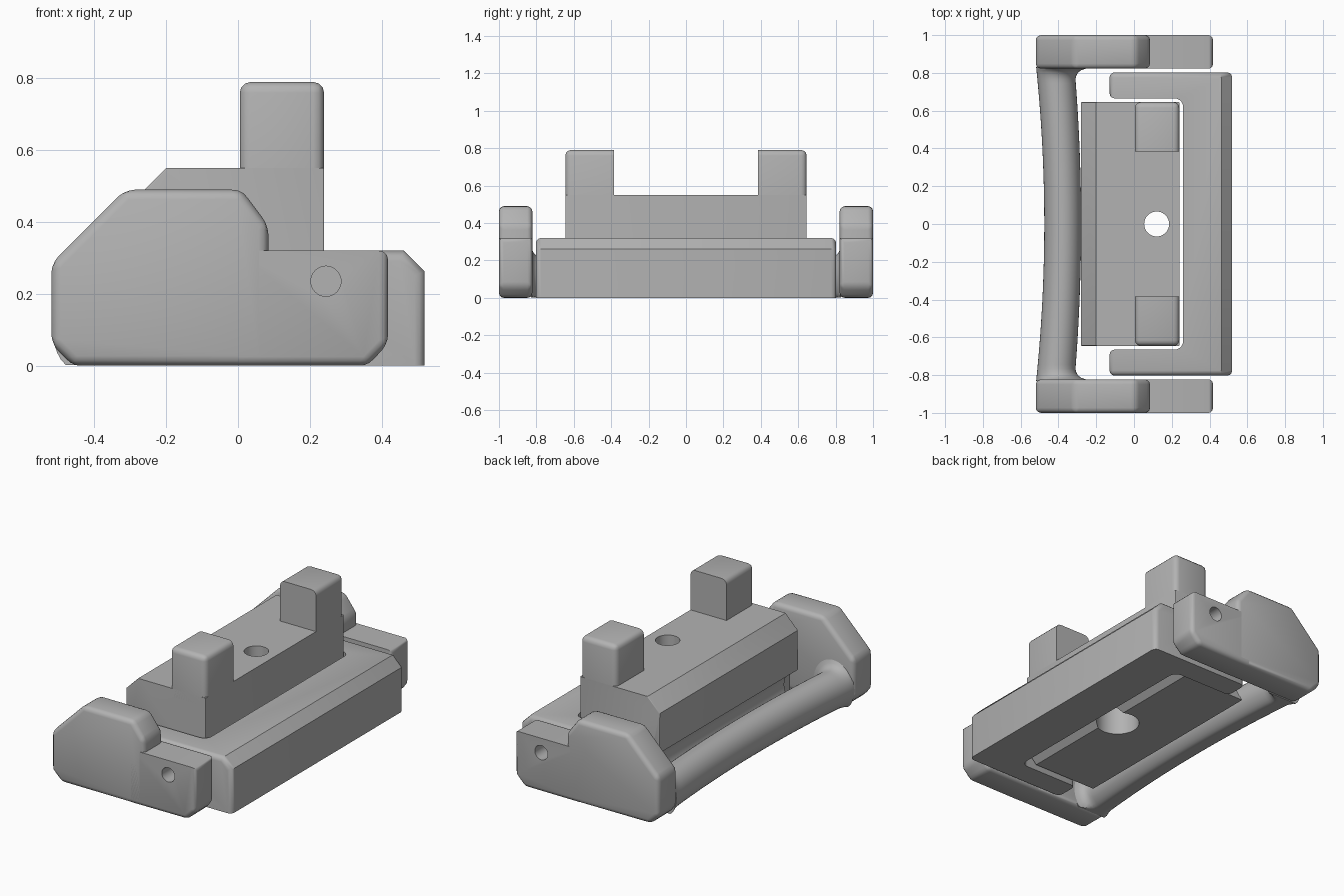
import bpy, bmesh, math
from mathutils import Matrix, Vector

cube = bpy.data.objects.get("Cube")
if cube:
    bpy.data.objects.remove(cube, do_unlink=True)

GREY = (0.45, 0.45, 0.45, 1)
mat = bpy.data.materials.new("plain grey")
mat.use_nodes = True
mat.diffuse_color = GREY
mat.node_tree.nodes["Principled BSDF"].inputs["Base Color"].default_value = GREY


def prism(points, axis, lo, hi):
    """Extrude a flat outline along y (outline in xz) or z (outline in xy)."""
    place = (lambda a, b, t: (a, t, b)) if axis == "y" else (lambda a, b, t: (a, b, t))
    bm = bmesh.new()
    face = bm.faces.new([bm.verts.new(place(a, b, lo)) for a, b in points])
    new = bmesh.ops.extrude_face_region(bm, geom=[face])["geom"]
    shift = Vector(place(0, 0, hi - lo))
    bmesh.ops.translate(bm, vec=shift, verts=[v for v in new if isinstance(v, bmesh.types.BMVert)])
    bmesh.ops.recalc_face_normals(bm, faces=bm.faces)
    return bm


def bevel(bm, rule, width, segments=3):
    """Round the sharp edges that satisfy a rule on the edge and its midpoint."""
    edges = [e for e in bm.edges if e.calc_face_angle(0) > 0.3
             and rule(e, (e.verts[0].co + e.verts[1].co) / 2)]
    bmesh.ops.bevel(bm, geom=edges, offset=width, segments=segments, profile=0.5,
                    affect="EDGES", clamp_overlap=True)


def along(e, axis):
    d = e.verts[1].co - e.verts[0].co
    return abs(d[axis]) > 0.99 * d.length


def near(a, b):
    return abs(a - b) < 0.005


def finish(name, bm, cutters=()):
    mesh = bpy.data.meshes.new(name)
    bm.to_mesh(mesh)
    bm.free()
    obj = bpy.data.objects.new(name, mesh)
    bpy.context.collection.objects.link(obj)
    mesh.materials.append(mat)
    bpy.ops.object.select_all(action="DESELECT")
    bpy.context.view_layer.objects.active = obj
    obj.select_set(True)
    for cutter in cutters:
        mod = obj.modifiers.new("hole", "BOOLEAN")
        mod.operation, mod.solver, mod.object = "DIFFERENCE", "EXACT", cutter
        bpy.ops.object.modifier_apply(modifier=mod.name)
        bpy.data.objects.remove(cutter, do_unlink=True)
    bpy.ops.object.shade_smooth_by_angle(angle=math.radians(32))


def drill(centre, radius, length, axis):
    turn = Matrix.Rotation(math.pi / 2, 4, "X") if axis == "y" else Matrix()
    bm = bmesh.new()
    bmesh.ops.create_cone(bm, cap_ends=True, segments=40, radius1=radius, radius2=radius,
                          depth=length, matrix=Matrix.Translation(centre) @ turn)
    mesh = bpy.data.meshes.new("drill")
    bm.to_mesh(mesh)
    bm.free()
    obj = bpy.data.objects.new("drill", mesh)
    bpy.context.collection.objects.link(obj)
    obj.hide_render = True
    return obj


# End plates, each with a low ledge that holds a pivot hole
plate_outline = [(-0.46, 0), (0.085, 0), (0.085, 0.39), (0.01, 0.49),
                 (-0.315, 0.49), (-0.52, 0.285), (-0.52, 0.06)]
ledge_outline = [(0, 0), (0.36, 0), (0.418, 0.06), (0.418, 0.32), (0, 0.32)]

for side, name in ((-1, "front"), (1, "back")):
    lo, hi = sorted((side * 0.822, side))
    bm = prism(plate_outline, "y", lo, hi)
    bevel(bm, lambda e, m: not (near(m.x, 0.085) and m.z < 0.01), 0.027)
    finish(name + "_end_plate", bm)
    bm = prism(ledge_outline, "y", lo, hi)
    bevel(bm, lambda e, m: m.x > 0.01 and (m.z < 0.31 or near(m.x, 0.418)), 0.025)
    finish(name + "_ledge", bm, [drill((0.245, side * 0.9, 0.235), 0.042, 0.4, "y")])

# U-shaped frame with rounded arms and a chamfered outer top edge
frame_outline = [(-0.13, 0.665), (0.26, 0.665), (0.26, -0.665), (-0.13, -0.665),
                 (-0.13, -0.803), (0.52, -0.803), (0.52, 0.803), (-0.13, 0.803)]
bm = prism(frame_outline, "z", 0, 0.32)
bevel(bm, lambda e, m: along(e, 2) and near(m.x, 0.26), 0.045, 5)
bevel(bm, lambda e, m: near(m.x, 0.52) and near(m.z, 0.32), 0.058, 1)
bevel(bm, lambda e, m: m.z > 0.01 and not (0.2 < m.x < 0.27) and
      (near(abs(m.y), 0.803) or near(m.x, -0.13)), 0.028)
finish("pivot_frame", bm,
       [drill((0.245, s * 0.8, 0.235), 0.042, 0.2, "y") for s in (-1, 1)])

# Centre block with a hollow side that clears the handle, and a stepped bore
hollow = []
for i in range(13):
    a = math.radians(78 - 11 * i)
    hollow.append((-0.304 + 0.115 * math.cos(a), 0.125 + 0.115 * math.sin(a)))
block_outline = [(0.17, 0.02), (0.24, 0.09), (0.24, 0.55), (-0.2, 0.55), (-0.28, 0.47)]
block_outline += [p for p in hollow if p[1] > 0.025] + [(-0.245, 0.02)]
bm = prism(block_outline, "y", -0.645, 0.645)
bevel(bm, lambda e, m: not along(e, 1) and m.z > 0.2 and
      (near(m.x, 0.24) or m.x < -0.21), 0.028)
finish("centre_block", bm, [drill((0.12, 0, 0.4), 0.066, 0.9, "z"),
                            drill((0.12, 0, 0.08), 0.12, 0.24, "z")])

# Two upright towers on the block
for side, name in ((-1, "front_tower"), (1, "back_tower")):
    lo, hi = sorted((side * 0.385, side * 0.645))
    bm = prism([(0.005, 0.5), (0.24, 0.5), (0.24, 0.79), (0.005, 0.79)], "y", lo, hi)
    bevel(bm, lambda e, m: m.z > 0.51 and not near(abs(m.y), 0.385), 0.03)
    finish(name, bm)

# Bowed handle, flat underneath, flaring into the end plates
STEPS, AROUND, END = 48, 40, 0.83
bm = bmesh.new()
rings = []
for i in range(STEPS + 1):
    y = -END * math.cos(math.pi * i / STEPS)
    bow = 1 - (y / END) ** 2
    t = min(max(abs(y) - 0.76, 0), 0.06)
    flare = 0.06 - math.sqrt(0.06 ** 2 - t ** 2)
    left = -0.518 + 0.043 * bow
    right = -0.315 + 0.035 * bow + flare
    ring = []
    for k in range(AROUND):
        a = 2 * math.pi * k / AROUND
        x = (left + right) / 2 + (right - left) / 2 * math.cos(a)
        z = 0.105 + (0.11 + 0.7 * flare) * math.sin(a)
        ring.append(bm.verts.new((x, y, max(z, 0.002))))
    rings.append(ring)
for r, s in zip(rings, rings[1:]):
    for k in range(AROUND):
        n = (k + 1) % AROUND
        bm.faces.new((r[k], r[n], s[n], s[k]))
bm.faces.new(rings[0])
bm.faces.new(rings[-1])
bmesh.ops.recalc_face_normals(bm, faces=bm.faces)
finish("bowed_handle", bm)
